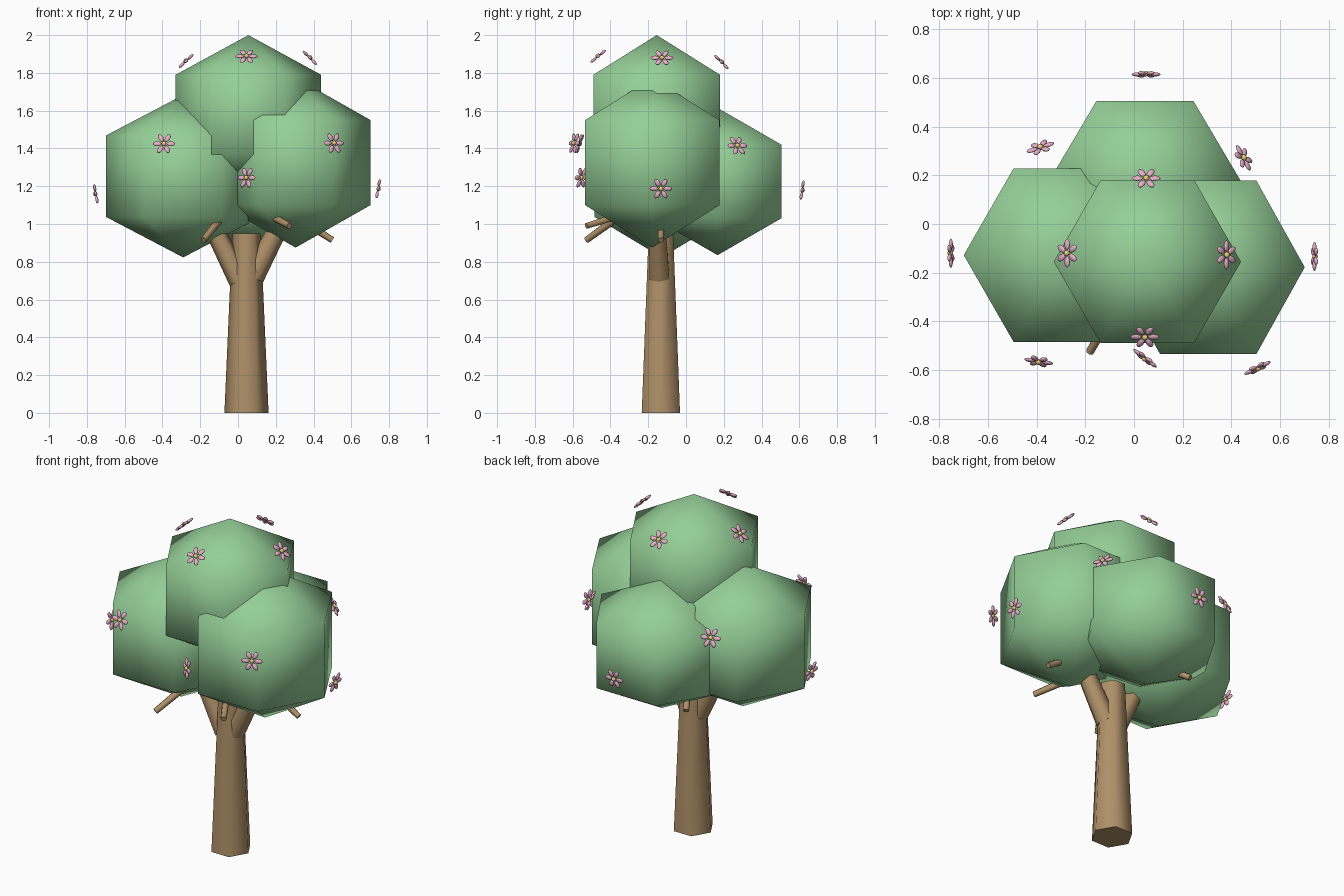
import bpy, bmesh, math
from mathutils import Vector, Matrix

if "Cube" in bpy.data.objects:
    bpy.data.objects.remove(bpy.data.objects["Cube"])


def material(name, rgb):
    m = bpy.data.materials.new(name)
    m.diffuse_color = (*rgb, 1)
    m.use_nodes = True
    m.node_tree.nodes["Principled BSDF"].inputs["Base Color"].default_value = m.diffuse_color
    return m


GREEN = material("leaf_green", (0.30, 0.62, 0.31))
BARK = material("bark", (0.43, 0.28, 0.14))
PINK = material("petal_pink", (0.80, 0.42, 0.58))
YELLOW = material("pollen_yellow", (0.85, 0.65, 0.20))


def finish(name, bm, mats, angle):
    bmesh.ops.recalc_face_normals(bm, faces=bm.faces)
    me = bpy.data.meshes.new(name)
    bm.to_mesh(me)
    bm.free()
    for m in mats:
        me.materials.append(m)
    ob = bpy.data.objects.new(name, me)
    bpy.context.collection.objects.link(ob)
    bpy.ops.object.select_all(action='DESELECT')
    ob.select_set(True)
    bpy.context.view_layer.objects.active = ob
    bpy.ops.object.shade_smooth_by_angle(angle=math.radians(angle))
    return ob


def ball(bm, mat, segs, rings, index=0):
    """Unit sphere with a vertex on +x, transformed by mat."""
    top, bottom = bm.verts.new(mat @ Vector((0, 0, 1))), bm.verts.new(mat @ Vector((0, 0, -1)))
    rows = []
    for j in range(1, rings):
        t = math.pi * j / rings
        rows.append([bm.verts.new(mat @ Vector((math.sin(t) * math.cos(math.tau * i / segs),
                                                math.sin(t) * math.sin(math.tau * i / segs),
                                                math.cos(t)))) for i in range(segs)])
    for i in range(segs):
        k = (i + 1) % segs
        faces = [bm.faces.new((top, rows[0][i], rows[0][k])),
                 bm.faces.new((bottom, rows[-1][k], rows[-1][i]))]
        faces += [bm.faces.new((a[i], b[i], b[k], a[k])) for a, b in zip(rows, rows[1:])]
        for f in faces:
            f.material_index = index


def limb(name, p, q, r1, r2):
    """Six-sided tapered cylinder from p to q."""
    p, q = Vector(p), Vector(q)
    axis = (q - p).normalized()
    side = Vector((1, 0, 0)) if abs(axis.z) > 0.999 else Vector((0, 1, 0)).cross(axis)
    if side.length < 0.1:
        side = axis.orthogonal()
    side = (side - axis * side.dot(axis)).normalized()
    other = axis.cross(side)
    bm = bmesh.new()
    loops = [[bm.verts.new(c + r * (side * math.cos(i * math.pi / 3) + other * math.sin(i * math.pi / 3)))
              for i in range(6)] for c, r in ((p, r1), (q, r2))]
    for i in range(6):
        k = (i + 1) % 6
        bm.faces.new((loops[0][i], loops[0][k], loops[1][k], loops[1][i]))
    bm.faces.new(loops[0])
    bm.faces.new(loops[1])
    return finish(name, bm, [BARK], 65)


# Leaf clumps: centre, then radii of the hexagonal outline and height radius
CLUMPS = {
    "leaf_clump_top": ((0.055, -0.155, 1.58), (0.385, 0.387, 0.42)),
    "leaf_clump_left": ((-0.29, -0.128, 1.253), (0.41, 0.412, 0.43)),
    "leaf_clump_right": ((0.305, -0.178, 1.325), (0.397, 0.411, 0.45)),
    "leaf_clump_back": ((0.045, 0.167, 1.225), (0.40, 0.39, 0.39)),
}
for name, (c, r) in CLUMPS.items():
    k = math.sin(math.pi / 3)
    bm = bmesh.new()
    ball(bm, Matrix.Translation(c) @ Matrix.Diagonal((r[0] / k, r[1] / k, r[2], 1)), 6, 3)
    finish(name, bm, [GREEN], 180)

# Trunk and the two main branches
CX, CY = 0.045, -0.133
limb("trunk", (CX, CY, 0), (CX, CY, 0.95), 0.117, 0.075)
limb("left_branch", (0.01, -0.14, 0.70), (-0.15, -0.145, 1.02), 0.06, 0.05)
limb("right_branch", (0.08, -0.14, 0.72), (0.235, -0.155, 1.02), 0.06, 0.05)

# Six drooping twigs in a ring, alternately steep and shallow
for i in range(6):
    a = i * math.pi / 3
    z_tip, slope = ((0.915, 0.63), (0.99, 0.27))[i % 2]
    d = Vector((math.cos(a), math.sin(a), 0))
    c = Vector((CX, CY, 0))
    limb(f"twig_{i + 1}", c + d * 0.20 + Vector((0, 0, z_tip + 0.255 * slope)),
         c + d * 0.455 + Vector((0, 0, z_tip)), 0.022, 0.017)

# Blossoms: position and facing direction
BLOSSOMS = [
    ((0.05, 0.615, 1.18), (0, 0.98, -0.15)),
    ((-0.385, 0.315, 1.43), (-0.28, 0.85, 0.42)),
    ((0.45, 0.272, 1.415), (0.75, 0.40, 0.45)),
    ((0.05, 0.188, 1.857), (0, 0.70, 0.70)),
    ((-0.275, -0.12, 1.863), (-0.68, 0, 0.73)),
    ((0.38, -0.127, 1.88), (0.70, 0, 0.70)),
    ((0.045, -0.465, 1.888), (0, -0.63, 0.77)),
    ((-0.753, -0.12, 1.16), (-0.98, 0, -0.18)),
    ((0.742, -0.133, 1.187), (0.98, 0, -0.18)),
    ((-0.392, -0.565, 1.425), (-0.15, -0.93, 0.33)),
    ((0.045, -0.552, 1.245), (-0.60, -0.77, 0.15)),
    ((0.508, -0.592, 1.428), (0.42, -0.87, 0.20)),
]
for n, (pos, facing) in enumerate(BLOSSOMS):
    base = Matrix.Translation(pos) @ Vector(facing).to_track_quat('Z', 'Y').to_matrix().to_4x4()
    bm = bmesh.new()
    for i in range(6):
        ball(bm, base @ Matrix.Rotation(i * math.pi / 3, 4, 'Z') @ Matrix.Translation((0.036, 0, 0))
             @ Matrix.Diagonal((0.024, 0.014, 0.008, 1)), 8, 6, 0)
    ball(bm, base @ Matrix.Translation((0, 0, 0.003)) @ Matrix.Diagonal((0.013, 0.013, 0.011, 1)), 8, 6, 1)
    finish(f"blossom_{n + 1}", bm, [PINK, YELLOW], 180)
